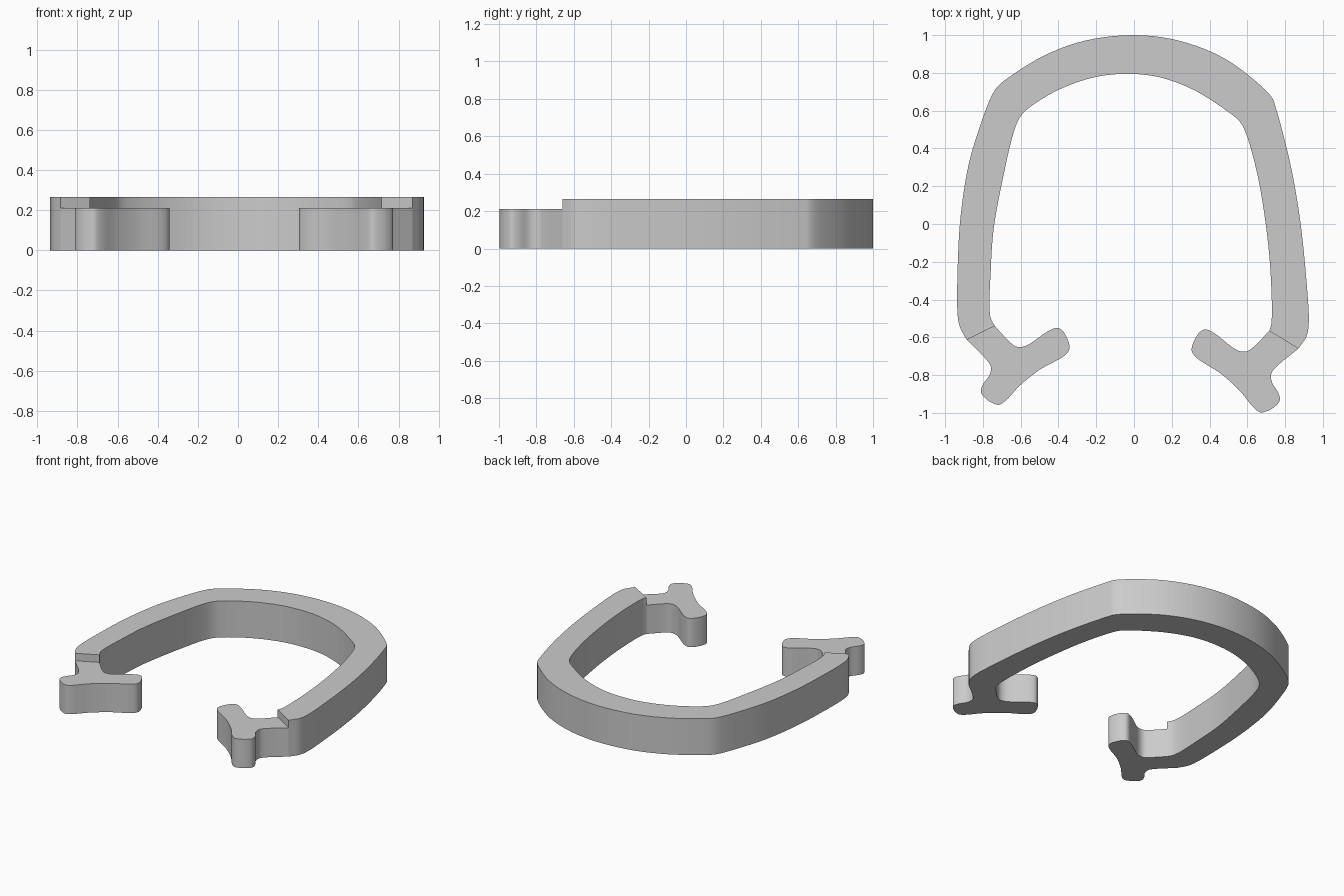
import bpy, bmesh, math
from mathutils import Vector, Matrix

if "Cube" in bpy.data.objects:
    bpy.data.objects.remove(bpy.data.objects["Cube"])

BAND_H, FOOT_H = 0.265, 0.21


def smooth(points, steps=5):
    """Centripetal Catmull-Rom curve through an open row of points."""
    p = [Vector(q) for q in points]
    p = [2 * p[0] - p[1]] + p + [2 * p[-1] - p[-2]]
    out = []
    for a, b, c, d in zip(p, p[1:], p[2:], p[3:]):
        t1 = (b - a).length ** 0.5
        t2 = t1 + (c - b).length ** 0.5
        t3 = t2 + (d - c).length ** 0.5
        for i in range(steps):
            t = t1 + (t2 - t1) * i / steps
            ab = a.lerp(b, t / t1)
            bc = b.lerp(c, (t - t1) / (t2 - t1))
            cd = c.lerp(d, (t - t2) / (t3 - t2))
            abc = ab.lerp(bc, t / t2)
            bcd = bc.lerp(cd, (t - t1) / (t3 - t1))
            out.append(abc.lerp(bcd, (t - t1) / (t2 - t1)))
    return out + [p[-2]]


# Outer edge of the band, left end to right end
outer = smooth([
    (-0.885, -0.613), (-0.92, -0.55), (-0.933, -0.49), (-0.933, -0.21), (-0.917, 0.05),
    (-0.875, 0.317), (-0.817, 0.513), (-0.753, 0.68), (-0.72, 0.73), (-0.658, 0.78),
    (-0.473, 0.893), (-0.262, 0.97), (0, 1.0), (0.24, 0.97), (0.478, 0.877),
    (0.674, 0.73), (0.732, 0.666), (0.748, 0.624), (0.822, 0.344), (0.875, 0.053),
    (0.912, -0.29), (0.925, -0.53), (0.912, -0.597), (0.87, -0.66)])

# Inner edge of the band, right end to left end
inner = smooth([
    (0.716, -0.566), (0.727, -0.53), (0.722, -0.24), (0.69, 0.053), (0.647, 0.29),
    (0.589, 0.49), (0.558, 0.544), (0.494, 0.597), (0.32, 0.708), (0.135, 0.777),
    (-0.04, 0.795), (-0.209, 0.777), (-0.394, 0.713), (-0.552, 0.618), (-0.6, 0.57),
    (-0.632, 0.502), (-0.695, 0.238), (-0.743, -0.026), (-0.758, -0.238),
    (-0.761, -0.49), (-0.737, -0.54)])

# Forked foot on the left, from the outer to the inner edge
foot = [
    (-0.885, -0.613), (-0.78, -0.72), (-0.758, -0.756), (-0.764, -0.798), (-0.80, -0.85),
    (-0.811, -0.888), (-0.79, -0.92), (-0.753, -0.946), (-0.716, -0.957), (-0.679, -0.935),
    (-0.605, -0.856), (-0.5, -0.772), (-0.362, -0.692), (-0.341, -0.655), (-0.373, -0.571),
    (-0.404, -0.55), (-0.452, -0.566), (-0.573, -0.645), (-0.62, -0.65), (-0.653, -0.629),
    (-0.737, -0.54)]
left_foot = smooth(foot)

# The right foot is the left one mirrored and turned slightly about its joint
joint_l, joint_r = Vector((0.811, -0.577)), Vector((0.793, -0.613))
turn = Matrix.Rotation(math.radians(-3.7), 2) * 1.03
mirrored = [joint_r + turn @ (Vector((-x, y)) - joint_l) for x, y in foot]
mirrored[0], mirrored[-1] = outer[-1], inner[0]
right_foot = smooth(mirrored)

bm = bmesh.new()


def wall(path, z0, z1):
    for a, b in zip(path, path[1:]):
        bm.faces.new([bm.verts.new((p.x, p.y, z))
                      for p, z in ((a, z0), (b, z0), (b, z1), (a, z1))])


def cap(loop, z):
    bm.faces.new([bm.verts.new((p.x, p.y, z)) for p in loop])


# Side walls, then the step faces where the band rises above the feet
wall(outer, 0, BAND_H)
wall(inner, 0, BAND_H)
wall(left_foot, 0, FOOT_H)
wall(right_foot, 0, FOOT_H)
wall([outer[0], inner[-1]], FOOT_H, BAND_H)
wall([outer[-1], inner[0]], FOOT_H, BAND_H)

# Tops and the continuous underside
cap(outer + inner, BAND_H)
cap(left_foot, FOOT_H)
cap(right_foot, FOOT_H)
cap(outer + right_foot[1:-1] + inner + left_foot[-2:0:-1], 0)

bmesh.ops.remove_doubles(bm, verts=bm.verts, dist=0.0005)
# Orient every face outward
bmesh.ops.recalc_face_normals(bm, faces=bm.faces)
if bm.calc_volume(signed=True) < 0:
    bmesh.ops.reverse_faces(bm, faces=bm.faces)

mesh = bpy.data.meshes.new("open_ring_clip")
bm.to_mesh(mesh)
bm.free()
clip = bpy.data.objects.new("open_ring_clip", mesh)
bpy.context.collection.objects.link(clip)

grey = bpy.data.materials.new("light_grey")
grey.diffuse_color = (0.6, 0.6, 0.6, 1)
grey.use_nodes = True
grey.node_tree.nodes["Principled BSDF"].inputs["Base Color"].default_value = grey.diffuse_color
mesh.materials.append(grey)

bpy.context.view_layer.objects.active = clip
clip.select_set(True)
bpy.ops.object.shade_smooth_by_angle(angle=math.radians(30))
